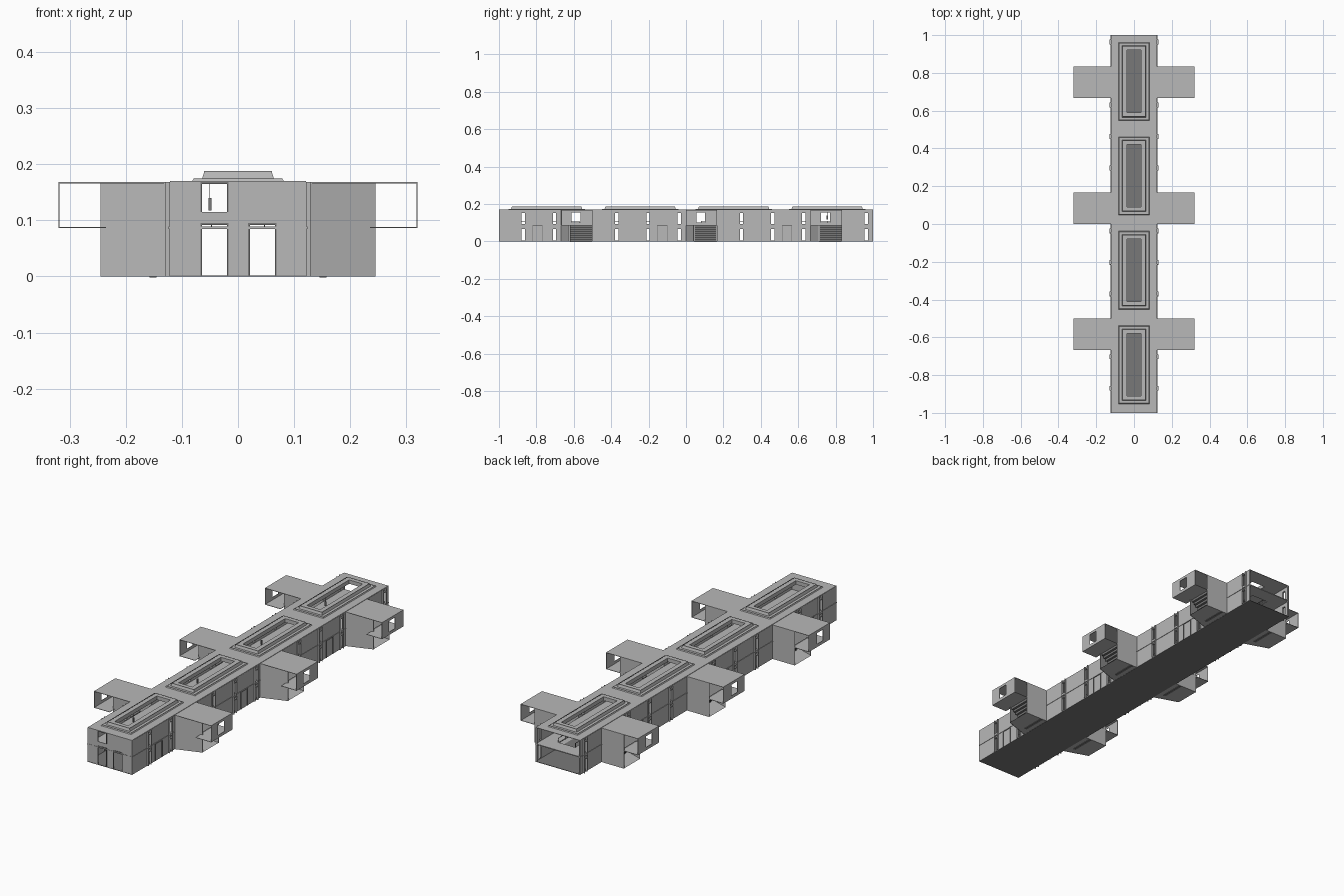
import bpy, bmesh
from mathutils import Vector

cube = bpy.data.objects.get("Cube")
if cube:
    bpy.data.objects.remove(cube)


def material(name, v):
    m = bpy.data.materials.new(name)
    m.use_nodes = True
    m.diffuse_color = (v, v, v, 1)
    m.node_tree.nodes["Principled BSDF"].inputs["Base Color"].default_value = (v, v, v, 1)
    return m


LIGHT = material("light grey", 0.48)
DARK = material("dark grey", 0.19)
W, H, MID, M = 0.121, 0.168, 0.087, 2 / 12   # half width, height, upper floor, bay
WING_BAYS = (2, 6, 10)
SKYLIGHTS = (-0.745, -0.245, 0.255, 0.755)


def finish(name, bm, mat):
    bmesh.ops.recalc_face_normals(bm, faces=bm.faces)
    me = bpy.data.meshes.new(name)
    bm.to_mesh(me)
    bm.free()
    me.materials.append(mat)
    ob = bpy.data.objects.new(name, me)
    bpy.context.scene.collection.objects.link(ob)
    return ob


def add_box(bm, x0, x1, y0, y1, z0, z1):
    vs = bmesh.ops.create_cube(bm, size=1)["verts"]
    for v in vs:
        v.co = Vector((x0 if v.co.x < 0 else x1,
                       y0 if v.co.y < 0 else y1,
                       z0 if v.co.z < 0 else z1))


def boxes(name, items, mat):
    bm = bmesh.new()
    for b in items:
        add_box(bm, *b)
    return finish(name, bm, mat)


def panel(name, origin, u, v, size, holes, mat, thick=0.002):
    """Flat sheet along u and v with rectangular openings (u0, u1, v0, v1)."""
    o, u, v = Vector(origin), Vector(u), Vector(v)
    us = sorted({0, size[0], *[c for h in holes for c in h[:2]]})
    vs = sorted({0, size[1], *[c for h in holes for c in h[2:]]})
    bm = bmesh.new()
    for a, b in zip(us, us[1:]):
        for c, d in zip(vs, vs[1:]):
            p, q = (a + b) / 2, (c + d) / 2
            if not any(h[0] < p < h[1] and h[2] < q < h[3] for h in holes):
                bm.faces.new([bm.verts.new(o + u * i + v * j)
                              for i, j in ((a, c), (b, c), (b, d), (a, d))])
    bmesh.ops.remove_doubles(bm, verts=bm.verts, dist=1e-5)
    ob = finish(name, bm, mat)
    mod = ob.modifiers.new("thickness", "SOLIDIFY")
    mod.thickness, mod.offset = thick, 0
    return ob


X, Y, Z = (1, 0, 0), (0, 1, 0), (0, 0, 1)

# Ground floor, upper galleries and main roof
panel("ground_floor", (-W, -1, 0.001), X, Y, (2 * W, 2), [], DARK)
wells = [(W - 0.045, W + 0.045, y + 1 - 0.175, y + 1 + 0.175) for y in SKYLIGHTS]
panel("upper_floor", (-W, -1, MID), X, Y, (2 * W, 2), wells, LIGHT, 0.004)
lights = [(W - 0.037, W + 0.037, y + 1 - 0.165, y + 1 + 0.165) for y in SKYLIGHTS]
panel("main_roof", (-W, -1, H + 0.001), X, Y, (2 * W, 2), lights, LIGHT)

# Stepped skylight curbs
RINGS = [(0.083, 0.208, 0.168), (0.079, 0.204, 0.174), (0.064, 0.19, 0.174),
         (0.060, 0.186, 0.187), (0.037, 0.165, 0.187), (0.037, 0.165, 0.168)]
for y in SKYLIGHTS:
    bm = bmesh.new()
    loops = [[bm.verts.new((sx * a, y + sy * b, z))
              for sx, sy in ((-1, -1), (1, -1), (1, 1), (-1, 1))] for a, b, z in RINGS]
    for p, q in zip(loops, loops[1:]):
        for i in range(4):
            j = (i + 1) % 4
            bm.faces.new((p[i], p[j], q[j], q[i]))
    finish("skylight_curb", bm, LIGHT)
    # Fine dark seams around the curb steps
    seams = []
    for a, b, z in ((0.079, 0.204, 0.174), (0.061, 0.187, 0.187)):
        for s in (-1, 1):
            xs, ys = sorted((s * a, s * (a - 0.003))), sorted((s * b, s * (b - 0.003)))
            seams.append((*xs, y - b, y + b, z, z + 0.0006))
            seams.append((-a, a, y + ys[0], y + ys[1], z, z + 0.0006))
    boxes("curb_seams", seams, DARK)

# Front wall with two doorways and one upper window
front_holes = [(W - 0.064, W - 0.020, 0, 0.092), (W + 0.021, W + 0.066, 0, 0.092),
               (W - 0.064, W - 0.020, 0.115, 0.165)]
panel("front_wall", (-W, -0.998, 0), X, Z, (2 * W, H), front_holes, LIGHT)
trim = []
for a, b, c, d in front_holes:
    a, b = a - W, b - W
    trim += [(a - 0.003, a, -1, -0.996, c, d), (b, b + 0.003, -1, -0.996, c, d),
             (a - 0.003, b + 0.003, -1, -0.996, d, d + 0.003)]
trim += [(s0, s1, -1, -0.997, 0.085, 0.089) for s0, s1 in ((-W, -0.067), (0.069, W))]
boxes("front_trim", trim, DARK)

# Long side walls, bay by bay, with window surrounds and doors
for s in (1, -1):
    def sx(a, b):
        return tuple(sorted((s * a, s * b)))

    surround, doors, bands = [], [], []
    for k in range(12):
        y0 = -1 + k * M
        if k in WING_BAYS:
            continue
        c = 0.130
        holes = [(c - 0.009, c + 0.009, 0.006, 0.068), (c - 0.009, c + 0.009, 0.094, 0.152)]
        panel("side_wall", (s * W, y0, 0), Y, Z, (M, H), holes, LIGHT)
        for e in (-0.0125, 0.0095):
            surround.append((*sx(W, 0.129), y0 + c + e, y0 + c + e + 0.003, 0, H))
        for z0, z1 in ((0.068, 0.072), (0.083, 0.094), (0.152, 0.156)):
            surround.append((*sx(W, 0.129), y0 + c - 0.0125, y0 + c + 0.0125, z0, z1))
        bands.append((*sx(W, W + 0.003), y0, y0 + M, 0.085, 0.089))
        if k % 4 == 1:
            for d0, d1, z0, z1 in ((0.012, 0.015, 0, MID), (0.064, 0.067, 0, MID),
                                   (0.012, 0.067, 0.082, MID)):
                doors.append((*sx(W, W + 0.004), y0 + d0, y0 + d1, z0, z1))
    boxes("window_surrounds", surround, LIGHT)
    boxes("side_bands", bands, LIGHT)
    boxes("side_door_frames", doors, DARK)

    # Wings: flat roof, splayed walls, hung outer wall, landing and stairs
    for k in WING_BAYS:
        y0 = -1 + k * M
        y1 = y0 + M
        bm = bmesh.new()
        for z in (0.001, 0.003):
            bm.faces.new([bm.verts.new((s * x, y, z)) for x, y in
                          ((W, y0), (0.245, y0 + 0.042), (0.245, y1), (W, y1))])
        finish("wing_floor", bm, LIGHT)
        panel("wing_roof", (s * W, y0, H - 0.001), (s, 0, 0), Y, (0.32 - W, M), [], LIGHT)
        run = Vector((0.245 - W, 0.042, 0))
        length = run.length
        run.normalize()
        panel("wing_splayed_wall", (s * W, y0, 0), (s * run.x, run.y, 0), Z,
              (length, H), [], LIGHT)
        panel("wing_rear_wall", (s * W, y1 - 0.001, 0), (s, 0, 0), Z,
              (0.245 - W, H), [], LIGHT)
        panel("wing_outer_wall", (s * 0.319, y0, MID), Y, Z, (M, H - MID),
              [(0.055, 0.102, 0.014, 0.068)], LIGHT)
        panel("wing_landing", (s * 0.235, y0, MID), (s, 0, 0), Y, (0.085, M), [], LIGHT)
        steps = []
        for i in range(8):
            a = 0.145 + i * 0.0115
            z = (i + 1) * MID / 8
            steps.append((*sx(a, a + 0.0125), y0 + 0.046, y1 - 0.003, z - 0.0125, z))
        boxes("wing_stairs", steps, DARK)

    # Gallery handrails along the light wells
    rails = []
    for y in SKYLIGHTS:
        rails.append((*sx(0.046, 0.048), y - 0.175, y + 0.175, 0.108, 0.110))
        rails += [(*sx(0.046, 0.048), y + t * 0.058 - 0.001, y + t * 0.058 + 0.001,
                   MID, 0.108) for t in range(-3, 4)]
    boxes("gallery_rail", rails, DARK)

# Slender back corner posts framing the open end
boxes("back_posts", [(-W, -W + 0.006, 0.994, 1, 0, H), (W - 0.006, W, 0.994, 1, 0, H)], LIGHT)

# Hanging lamps in the halls
lamps = []
for y in SKYLIGHTS:
    lamps += [(-0.0505, -0.0495, y - 0.0005, y + 0.0005, 0.14, H),
              (-0.053, -0.047, y - 0.003, y + 0.003, 0.118, 0.14)]
boxes("hanging_lamps", lamps, DARK)
